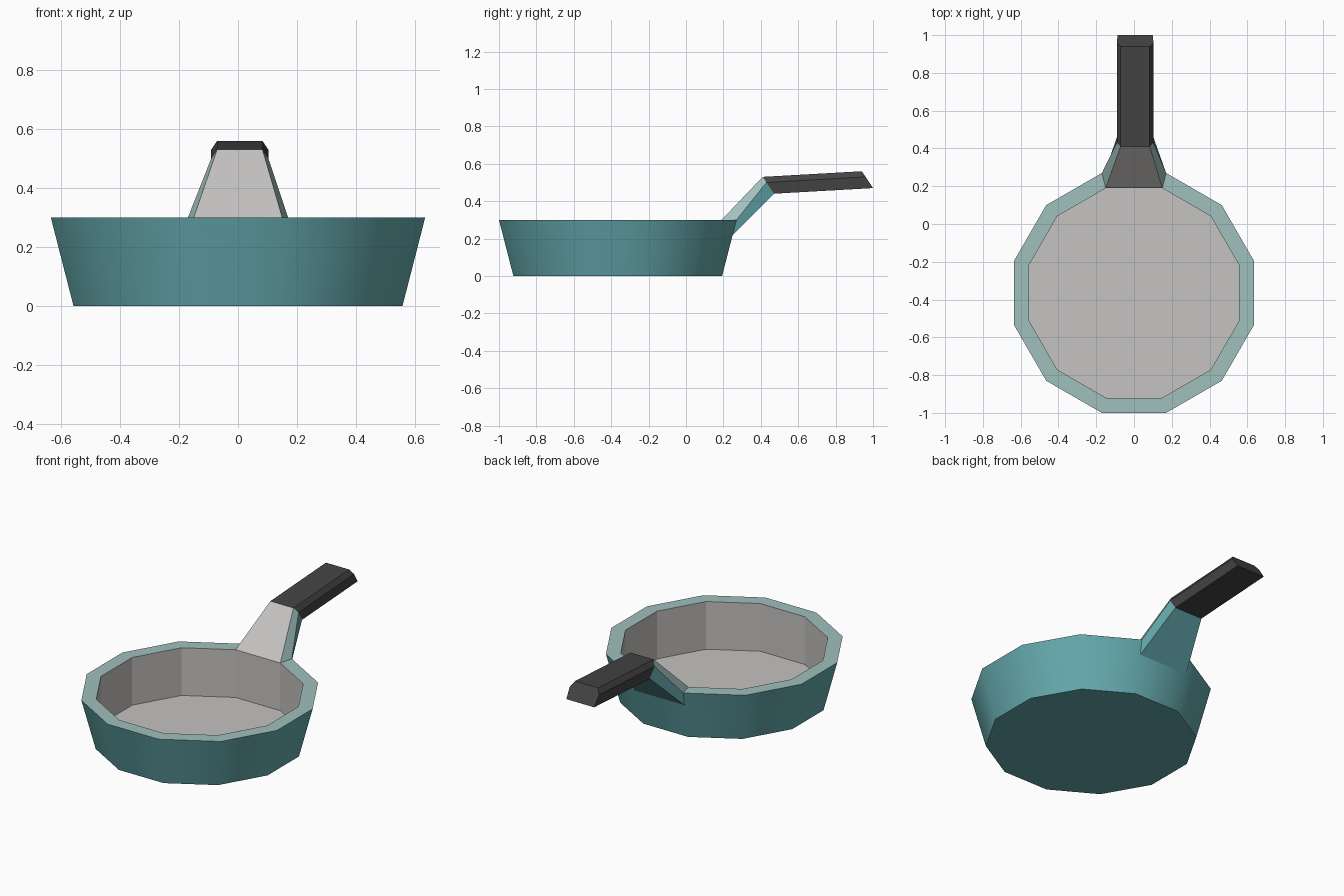
import bpy, bmesh, math

if "Cube" in bpy.data.objects:
    bpy.data.objects.remove(bpy.data.objects["Cube"])


def material(name, rgb):
    def lin(c):
        c /= 255
        return c / 12.92 if c <= 0.04045 else ((c + 0.055) / 1.055) ** 2.4
    m = bpy.data.materials.new(name)
    m.diffuse_color = (*[lin(c) for c in rgb], 1)
    m.use_nodes = True
    m.node_tree.nodes["Principled BSDF"].inputs["Base Color"].default_value = m.diffuse_color
    return m


TEAL = material("teal enamel", (100, 168, 172))
RIM = material("pale teal", (160, 192, 189))
GREY = material("light grey", (197, 195, 193))
DARK = material("dark grip", (68, 68, 68))


def finish(name, bm, mats):
    me = bpy.data.meshes.new(name)
    bm.to_mesh(me)
    bm.free()
    for m in mats:
        me.materials.append(m)
    ob = bpy.data.objects.new(name, me)
    bpy.context.collection.objects.link(ob)
    return ob


def bridge(bm, a, b, mats, smooth=False):
    """Quads between two loops, one material index per side."""
    n = len(a)
    for i in range(n):
        j = (i + 1) % n
        f = bm.faces.new((a[i], a[j], b[j], b[i]))
        f.material_index = mats[i]
        f.smooth = smooth


# Pan: twelve-sided body, revolved from underside to inner floor
SIDES, CY = 12, -0.365
profile = [(0.558, 0.0), (0.635, 0.30), (0.555, 0.30), (0.555, 0.012)]
bm = bmesh.new()
rings = []
for apothem, z in profile:
    r = apothem / math.cos(math.pi / SIDES)
    rings.append([bm.verts.new((r * math.cos((i + 0.5) * math.tau / SIDES),
                                CY + r * math.sin((i + 0.5) * math.tau / SIDES), z))
                  for i in range(SIDES)])
for k, mat in enumerate((0, 1, 2)):
    bridge(bm, rings[k], rings[k + 1], [mat] * SIDES, smooth=(k == 0))
bm.faces.new(rings[0][::-1]).material_index = 0
bm.faces.new(rings[-1]).material_index = 2
for e in bm.edges:
    if not all(f.smooth for f in e.link_faces):
        e.smooth = False
finish("pan_body", bm, (TEAL, RIM, GREY))


def section(bm, points, cx):
    """Six-point section from (half width, y, z) for top, middle and bottom."""
    right = [bm.verts.new((cx + w, y, z)) for w, y, z in points]
    left = [bm.verts.new((cx - w, y, z)) for w, y, z in reversed(points)]
    return right + left


joint = [(0.077, 0.41, 0.53), (0.097, 0.43, 0.50), (0.093, 0.47, 0.44)]

# Neck: rises from the rim to the grip
bm = bmesh.new()
base = section(bm, [(0.15, 0.19, 0.30), (0.17, 0.27, 0.30), (0.164, 0.247, 0.215)], 0)
top = section(bm, joint, 0.006)
bridge(bm, base, top, [1, 0, 0, 0, 1, 2])
bmesh.ops.recalc_face_normals(bm, faces=bm.faces)
finish("handle_neck", bm, (TEAL, RIM, GREY))

# Grip: chamfered dark handle
bm = bmesh.new()
near = section(bm, joint, 0.006)
far = section(bm, [(w, y + 0.53, z + 0.03) for w, y, z in joint], 0.006)
bridge(bm, near, far, [0] * 6)
bm.faces.new(near)
bm.faces.new(far)
bmesh.ops.recalc_face_normals(bm, faces=bm.faces)
finish("handle_grip", bm, (DARK,))
